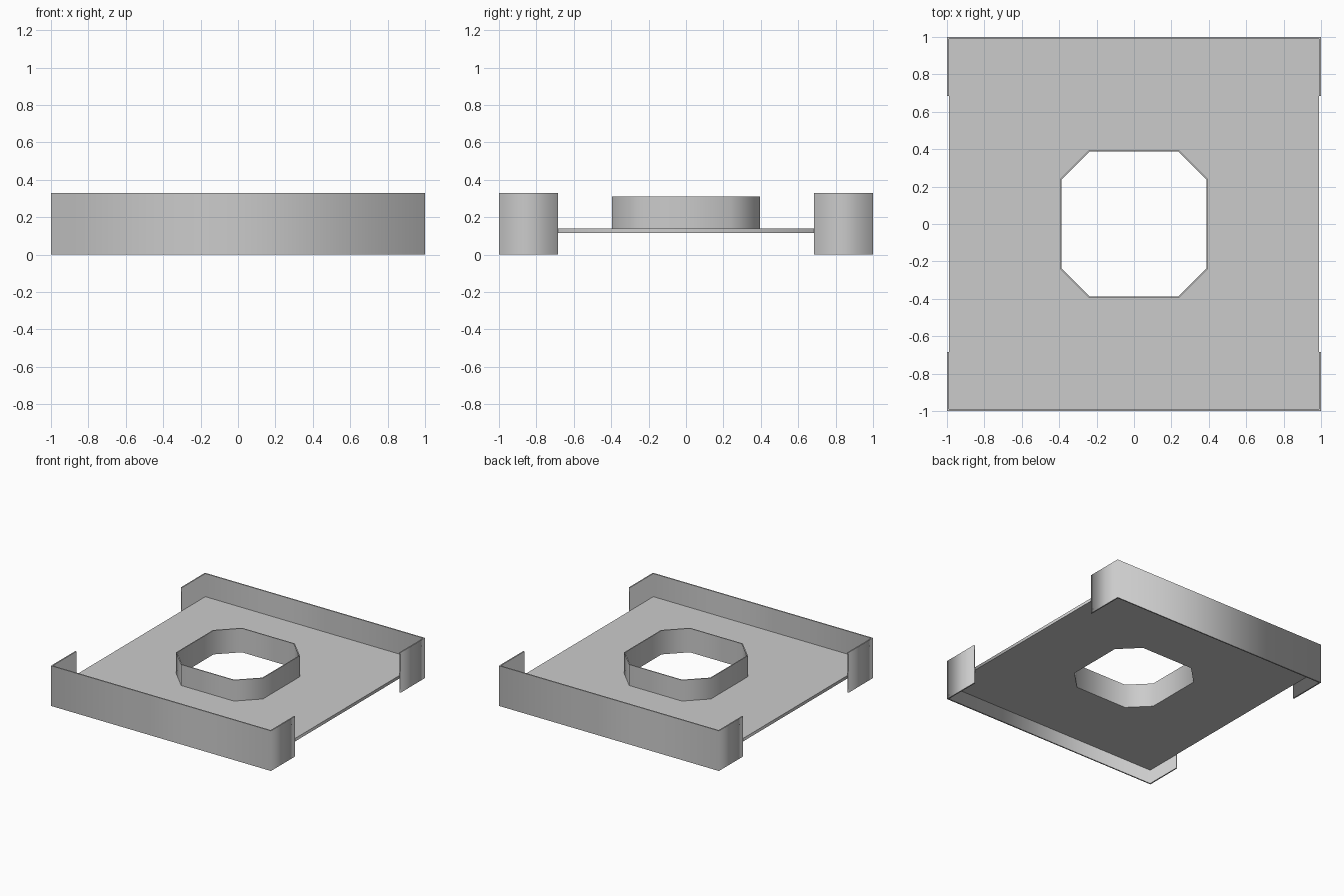
import bpy

if "Cube" in bpy.data.objects:
    bpy.data.objects.remove(bpy.data.objects["Cube"])


def extruded_outline(name, outlines, z0, z1):
    """Fill closed outlines (inner ones become holes) and extrude from z0 to z1."""
    curve = bpy.data.curves.new(name, 'CURVE')
    curve.dimensions = '2D'
    curve.fill_mode = 'BOTH'
    curve.extrude = (z1 - z0) / 2
    for pts in outlines:
        spline = curve.splines.new('POLY')
        spline.points.add(len(pts) - 1)
        for p, (x, y) in zip(spline.points, pts):
            p.co = (x, y, 0, 1)
        spline.use_cyclic_u = True
    obj = bpy.data.objects.new(name, curve)
    obj.location.z = (z0 + z1) / 2
    bpy.context.collection.objects.link(obj)
    bpy.ops.object.select_all(action='DESELECT')
    obj.select_set(True)
    bpy.context.view_layer.objects.active = obj
    bpy.ops.object.convert(target='MESH')
    return bpy.context.object


def octagon(a, b):
    """Square of half-size a with cut corners starting at b."""
    return [(a, -b), (a, b), (b, a), (-b, a), (-a, b), (-a, -b), (-b, -a), (b, -a)]


T = 0.01          # sheet thickness
E = 1 - T         # inner face of the rim walls
LIP = 0.685       # where the rim's side returns end

# Floor panel with the octagonal opening
square = [(-E, -E), (E, -E), (E, E), (-E, E)]
extruded_outline("floor_panel", [square, octagon(0.387, 0.236)], 0.115, 0.14)

# Thin raised collar around the opening
extruded_outline("opening_collar", [octagon(0.395, 0.24), octagon(0.387, 0.236)], 0.14, 0.312)

# Front and back rims, each with short returns along the sides
for name, s in (("front_rim", -1), ("back_rim", 1)):
    profile = [(-1, LIP), (-1, 1), (1, 1), (1, LIP), (E, LIP), (E, E), (-E, E), (-E, LIP)]
    extruded_outline(name, [[(x, s * y) for x, y in profile]], 0, 0.33)
